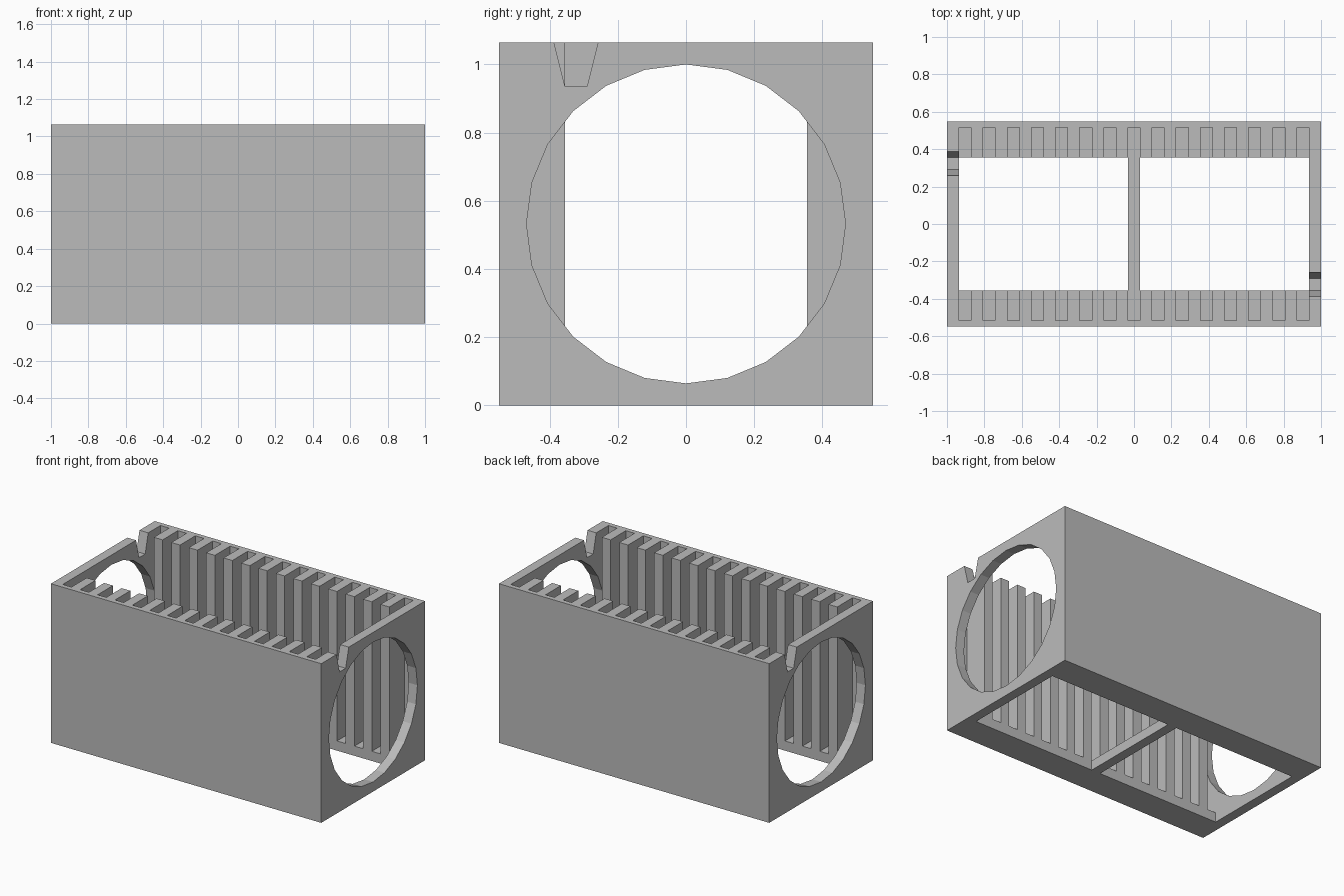
import bpy, bmesh, math
from mathutils import Matrix, Vector

U = 2 / 31                     # module: one rib, one slot, one wall thickness
LENGTH, WIDTH, HEIGHT = 31, 17, 16.5
SLOTS = 15

if "Cube" in bpy.data.objects:
    bpy.data.objects.remove(bpy.data.objects["Cube"])

grey = bpy.data.materials.new("plain grey")
grey.use_nodes = True
colour = (0.5, 0.5, 0.5, 1)
grey.diffuse_color = colour
grey.node_tree.nodes["Principled BSDF"].inputs["Base Color"].default_value = colour


def prism(name, outline, low, high, axis="z"):
    """Extrude an outline, in modules, along z (outline x, y) or x (outline y, z)."""
    bm = bmesh.new()
    place = (lambda a, b: (a, b, low)) if axis == "z" else (lambda a, b: (low, a, b))
    face = bm.faces.new([bm.verts.new(place(a, b)) for a, b in outline])
    new = bmesh.ops.extrude_face_region(bm, geom=[face])["geom"]
    shift = Vector((0, 0, high - low) if axis == "z" else (high - low, 0, 0))
    bmesh.ops.translate(bm, vec=shift, verts=[v for v in new if isinstance(v, bmesh.types.BMVert)])
    bmesh.ops.recalc_face_normals(bm, faces=bm.faces)
    bmesh.ops.scale(bm, vec=(U, U, U), verts=bm.verts)
    mesh = bpy.data.meshes.new(name)
    bm.to_mesh(mesh)
    bm.free()
    mesh.materials.append(grey)
    obj = bpy.data.objects.new(name, mesh)
    bpy.context.collection.objects.link(obj)
    return obj


def rect(x0, x1, y0, y1):
    return [(x0, y0), (x1, y0), (x1, y1), (x0, y1)]


def cut(body, cutter):
    cutter.hide_render = True
    mod = body.modifiers.new("cut", "BOOLEAN")
    mod.operation, mod.solver, mod.object = "DIFFERENCE", "EXACT", cutter
    bpy.context.view_layer.objects.active = body
    bpy.ops.object.modifier_apply(modifier=mod.name)
    bpy.data.objects.remove(cutter)


# Solid block
rack = prism("slotted_rack", rect(-LENGTH / 2, LENGTH / 2, -WIDTH / 2, WIDTH / 2), 0, HEIGHT)

# Inner cavity with a comb of slots along both long walls
comb = []
for i in range(SLOTS):
    x = 2 * i - SLOTS + 0.5
    comb += [(x, 5.5), (x, 8), (x + 1, 8), (x + 1, 5.5)]
comb += [(-x, -y) for x, y in comb]
cut(rack, prism("cavity_cutter", comb, 1, HEIGHT + 1))

# Two floor openings, leaving a cross bar between them
for side in (-1, 1):
    x0, x1 = sorted((side * 0.5, side * 14.5))
    cut(rack, prism("floor_cutter", rect(x0, x1, -5.5, 5.5), -1, 2))

# Round window and tapered top notch in each end wall
window = [(7.25 * math.sin(math.tau * i / 24), HEIGHT / 2 + 7.25 * math.cos(math.tau * i / 24))
          for i in range(24)]
notch = [(-5.5, 14.5), (-4.5, 14.5), (-3.75, 17.5), (-6.25, 17.5)]
for angle in (0, math.pi):
    for outline in (window, notch):
        cutter = prism("end_cutter", outline, 14, 16, "x")
        cutter.data.transform(Matrix.Rotation(angle, 4, "Z"))
        cut(rack, cutter)
